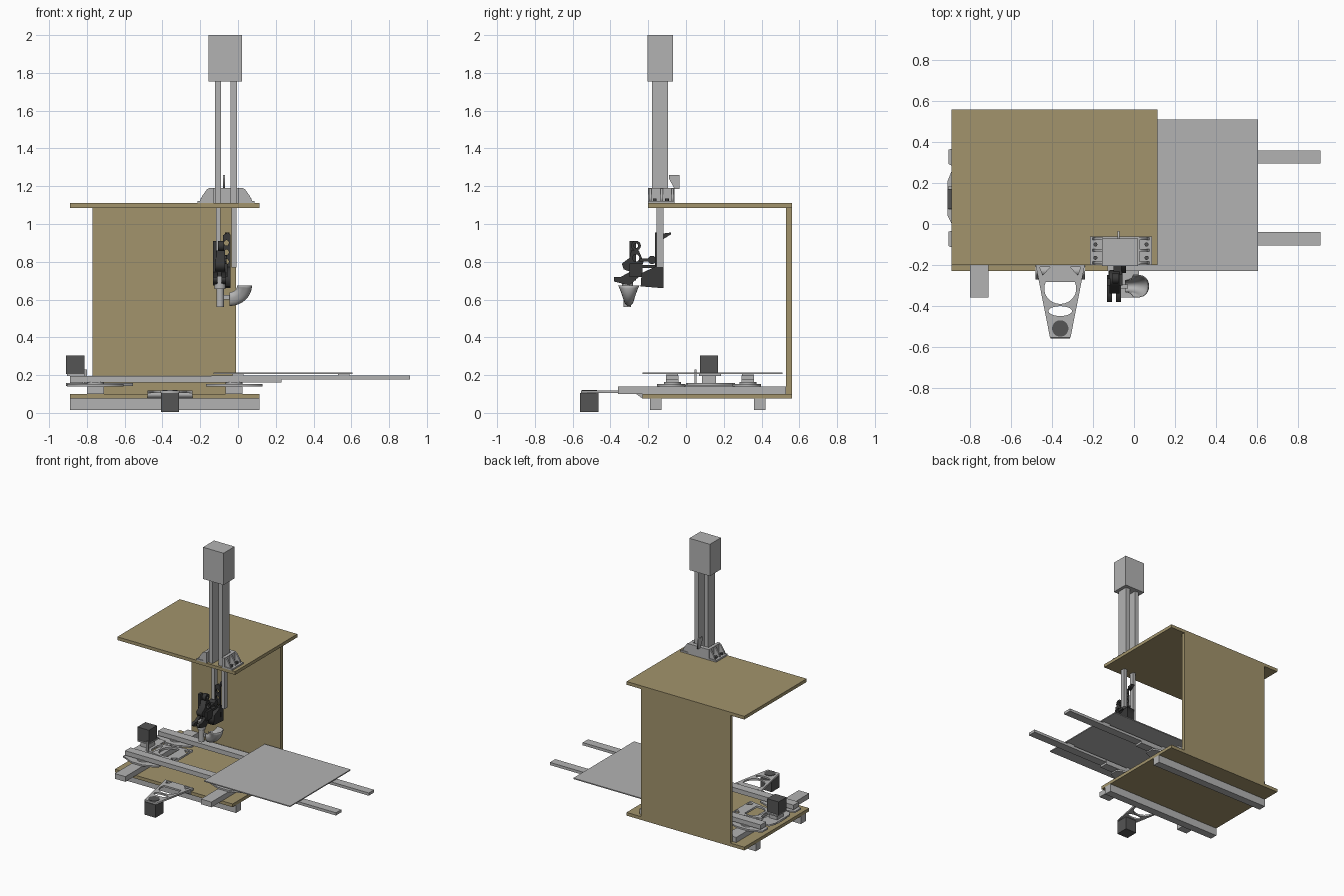
import bpy, bmesh, math
from mathutils import Matrix, Vector

if "Cube" in bpy.data.objects:
    bpy.data.objects.remove(bpy.data.objects["Cube"])


def material(name, r, g, b):
    m = bpy.data.materials.new(name)
    m.diffuse_color = (r, g, b, 1)
    m.use_nodes = True
    m.node_tree.nodes["Principled BSDF"].inputs["Base Color"].default_value = m.diffuse_color
    return m


WOOD = material("plywood", 0.36, 0.295, 0.15)
GREY = material("aluminium grey", 0.45, 0.45, 0.45)
DARK = material("motor dark grey", 0.09, 0.09, 0.09)
BLACK = material("gripper charcoal", 0.04, 0.04, 0.04)


def add(name, bm, mat, smooth=False):
    bmesh.ops.remove_doubles(bm, verts=bm.verts, dist=1e-5)
    bmesh.ops.recalc_face_normals(bm, faces=bm.faces)
    me = bpy.data.meshes.new(name)
    bm.to_mesh(me)
    bm.free()
    me.materials.append(mat)
    ob = bpy.data.objects.new(name, me)
    bpy.context.collection.objects.link(ob)
    if smooth:
        bpy.context.view_layer.objects.active = ob
        ob.select_set(True)
        bpy.ops.object.shade_smooth_by_angle()
        ob.select_set(False)
    return ob


def box(name, x0, x1, y0, y1, z0, z1, mat=GREY):
    bm = bmesh.new()
    bmesh.ops.create_cube(bm, size=1, matrix=Matrix.Translation(((x0 + x1) / 2, (y0 + y1) / 2, (z0 + z1) / 2))
                          @ Matrix.Diagonal((x1 - x0, y1 - y0, z1 - z0, 1)))
    return add(name, bm, mat)


def cyl(name, x, y, z, r, depth, axis='Z', mat=GREY, r2=None, n=24):
    rot = {'X': Matrix.Rotation(math.pi / 2, 4, 'Y'), 'Y': Matrix.Rotation(math.pi / 2, 4, 'X'), 'Z': Matrix()}[axis]
    bm = bmesh.new()
    bmesh.ops.create_cone(bm, cap_ends=True, segments=n, radius1=r, radius2=r if r2 is None else r2,
                          depth=depth, matrix=Matrix.Translation((x, y, z)) @ rot)
    return add(name, bm, mat, True)


def extrude(name, loops, a, b, axis='Z', mat=GREY):
    """Outline (first loop) with holes (other loops), extruded from a to b along axis."""
    cu = bpy.data.curves.new(name, 'CURVE')
    cu.dimensions, cu.fill_mode, cu.extrude = '2D', 'BOTH', (b - a) / 2
    for loop in loops:
        sp = cu.splines.new('POLY')
        sp.points.add(len(loop) - 1)
        for p, (u, v) in zip(sp.points, loop):
            p.co = (u, v, 0, 1)
        sp.use_cyclic_u = True
    tmp = bpy.data.objects.new(name, cu)
    me = bpy.data.meshes.new_from_object(tmp)
    bpy.data.objects.remove(tmp)
    bm = bmesh.new()
    bm.from_mesh(me)
    bpy.data.meshes.remove(me)
    m = (a + b) / 2
    for v in bm.verts:
        u, w, d = v.co
        v.co = {'Z': (u, w, d + m), 'X': (d + m, u, w), 'Y': (u, m - d, w)}[axis]
    return add(name, bm, mat)


def ring(cx, cy, rx, ry, a0=0, a1=360, n=20):
    k = n if a1 - a0 == 360 else n - 1
    ang = [math.radians(a0 + (a1 - a0) * i / k) for i in range(n)]
    return [(cx + rx * math.cos(t), cy + ry * math.sin(t)) for t in ang]


# Plywood frame
box("base_board", -0.89, 0.115, -0.23, 0.56, 0.075, 0.10, WOOD)
box("back_panel", -0.77, -0.01, 0.53, 0.56, 0.10, 1.085, WOOD)
box("top_board", -0.89, 0.115, -0.20, 0.56, 1.085, 1.11, WOOD)
for i, y in enumerate((-0.16, 0.39)):
    box(f"foot_rail_{i}", -0.89, 0.115, y - 0.03, y + 0.03, 0.015, 0.075)

# Lower rails along y, upper rails along x, crossing carriages
for i, x in enumerate((-0.755, -0.02)):
    box(f"lower_rail_{i}", x - 0.045, x + 0.045, -0.36, 0.53, 0.10, 0.14)
    for j, y in enumerate((-0.0725, 0.3275)):
        extrude(f"carriage_{i}{j}", [[(x - 0.15, y - 0.035), (x - 0.05, y - 0.08), (x + 0.05, y - 0.08),
                (x + 0.15, y - 0.035), (x + 0.15, y + 0.035), (x + 0.05, y + 0.07),
                (x - 0.05, y + 0.07), (x - 0.15, y + 0.035)]], 0.14, 0.152)
        cyl(f"carriage_pad_{i}{j}", x, y, 0.157, 0.045, 0.012)
    box(f"carriage_tie_{i}", x - 0.012, x + 0.012, -0.10, 0.37, 0.14, 0.148)
for j, y in enumerate((-0.0725, 0.3275)):
    box(f"upper_rail_{j}", -0.89, 0.23, y - 0.033, y + 0.033, 0.16, 0.195)
    box(f"sliding_rail_{j}", -0.14, 0.91, y - 0.0325, y + 0.0325, 0.176, 0.197)
    for k, x in enumerate((0.0, 0.56)):
        box(f"plate_spacer_{j}{k}", x - 0.03, x + 0.03, y - 0.03, y + 0.03, 0.196, 0.209)
box("table_plate", -0.13, 0.605, -0.23, 0.51, 0.207, 0.215)


# Tapered motor arms with cut-outs: u across, v along the arm
def motor_arm(name, place, z0, z1):
    loops = [[(-0.12, 0), (0.12, 0), (0.05, 0.355), (-0.05, 0.355)],
             ring(0, 0.115, 0.078, 0.075, -25, 205, 22),
             ring(0, 0.225, 0.058, 0.024),
             [(-0.10, 0.01), (-0.05, 0.01), (-0.085, 0.05)],
             [(0.10, 0.01), (0.05, 0.01), (0.085, 0.05)]]
    extrude(name, [[place(u, v) for u, v in lp] for lp in loops], z0, z1)


motor_arm("front_motor_arm", lambda u, v: (-0.36 + u, -0.20 - v), 0.105, 0.118)
motor_arm("side_motor_arm", lambda u, v: (-0.555 - v, 0.125 + u), 0.142, 0.157)
extrude("front_arm_wedge", [[(-0.27, 0.105), (-0.23, 0.075), (-0.20, 0.075), (-0.20, 0.105)]], -0.48, -0.24, 'X')
box("front_motor", -0.408, -0.312, -0.56, -0.462, 0.005, 0.105, DARK)
cyl("front_motor_hub", -0.36, -0.51, 0.113, 0.04, 0.018, mat=DARK)
box("side_motor", -0.91, -0.812, 0.073, 0.17, 0.205, 0.305, DARK)
extrude("side_motor_plate", [[(-0.91, 0.04), (-0.89, 0.0), (-0.80, 0.0), (-0.80, 0.26), (-0.89, 0.26),
                              (-0.91, 0.21)]], 0.145, 0.157)
box("side_motor_riser", -0.89, -0.82, 0.085, 0.16, 0.157, 0.20)
box("side_motor_shelf", -0.905, -0.81, 0.07, 0.185, 0.195, 0.205)
box("side_motor_stop", -0.815, -0.80, 0.045, 0.055, 0.145, 0.23)

# Vertical tower
box("tower_head", -0.155, 0.02, -0.205, -0.07, 1.755, 2.0)
for n, x0, x1, low in (("left", -0.123, -0.09, 0.67), ("right", -0.04, -0.005, 0.77)):
    box(f"{n}_tower_rail", x0, x1, -0.18, -0.095, 1.10, 1.76)
    box(f"{n}_slide", x0 + 0.006, x1 - 0.002, -0.155, -0.12, low, 1.15)

# Tower mount: flanges, gussets and cross plates, mirrored about the tower centre
C = -0.0635
for n, s in (("left", -1), ("right", 1)):
    xs = sorted((C + s * 0.09, C + s * 0.152))
    box(f"{n}_mount_flange", *xs, -0.2, -0.06, 1.11, 1.122)
    xs = sorted((C + s * 0.066, C + s * 0.09))
    box(f"{n}_mount_wall", *xs, -0.2, -0.06, 1.11, 1.19)
    for k, y in enumerate((-0.195, -0.135, -0.077)):
        extrude(f"{n}_gusset_{k}", [[(C + s * 0.085, 1.12), (C + s * 0.14, 1.12), (C + s * 0.125, 1.15),
                                     (C + s * 0.10, 1.185), (C + s * 0.085, 1.19)]], y, y + 0.012, 'Y')
    for k, y in enumerate((-0.165, -0.10)):
        cyl(f"{n}_mount_bolt_{k}", C + s * 0.125, y, 1.127, 0.01, 0.014, mat=DARK, n=12)
box("mount_back_plate", C - 0.08, C + 0.08, -0.09, -0.06, 1.11, 1.19)
extrude("mount_fin", [[(-0.06, 1.185), (-0.035, 1.185), (-0.035, 1.26), (-0.09, 1.26), (-0.09, 1.24)]],
        -0.08, -0.07, 'X')

# Gripper: block on the slide, perforated link, arm and claws
extrude("gripper_block", [[(-0.24, 0.67), (-0.12, 0.66), (-0.12, 0.775), (-0.16, 0.775), (-0.235, 0.74)]],
        -0.10, -0.04, 'X', BLACK)
link = [[(-0.085, 0.70), (-0.04, 0.70), (-0.04, 0.945), (-0.055, 0.955), (-0.08, 0.94)]]
link += [ring(-0.061, z, 0.013, 0.015, n=12) for z in (0.80, 0.85, 0.90)]
extrude("gripper_link", link, -0.165, -0.15, 'Y', BLACK)
extrude("link_hook", [[(-0.12, 0.92), (-0.08, 0.945), (-0.08, 0.955), (-0.12, 0.95)]], -0.07, -0.045, 'X', BLACK)
box("gripper_body", -0.125, -0.055, -0.30, -0.23, 0.72, 0.79, BLACK)
extrude("gripper_arm", [[(-0.33, 0.76), (-0.25, 0.73), (-0.225, 0.80), (-0.25, 0.86), (-0.29, 0.86), (-0.30, 0.82),
                         (-0.34, 0.79)], ring(-0.265, 0.82, 0.018, 0.02, n=12)], -0.12, -0.07, 'X', BLACK)
extrude("gripper_eye", [ring(-0.265, 0.885, 0.026, 0.026, n=16), ring(-0.265, 0.885, 0.012, 0.012, n=12)],
        -0.105, -0.075, 'X', BLACK)
for k, z in enumerate((0.775, 0.81)):
    box(f"gripper_rod_{k}", -0.10, -0.06, -0.25, -0.15, z - 0.008, z + 0.008, BLACK)
cyl("gripper_pivot", -0.085, -0.18, 0.81, 0.022, 0.05, 'X', BLACK)
box("gripper_side_bar", -0.133, -0.115, -0.30, -0.265, 0.70, 0.91, BLACK)
for k, x in enumerate((-0.12, -0.075)):
    extrude(f"claw_{k}", [[(-0.38, 0.695), (-0.30, 0.675), (-0.25, 0.72), (-0.30, 0.745), (-0.345, 0.72),
                           (-0.38, 0.72)]], x - 0.012, x + 0.012, 'X', BLACK)

# Pouring cup: a nozzle tube and an open curved scoop
cyl("nozzle", -0.095, -0.31, 0.635, 0.02, 0.15)
cyl("nozzle_collar", -0.095, -0.31, 0.69, 0.029, 0.07)
bm = bmesh.new()
rows = []
centre = Vector((-0.045, 0, 0.675))
for i in range(11):
    a = math.radians(90 * i / 10)
    outer = centre + Vector((0.115 * math.cos(a), 0, -0.105 * math.sin(a)))
    inner = centre.lerp(outer, 0.35)
    half = 0.053 - 0.027 * math.sin(a)
    rows.append([bm.verts.new(inner.lerp(outer, math.sin(f) ** 0.6 if 0 < f < 3.14 else 0)
                              + Vector((0, -0.303 + half * math.cos(f), 0)))
                 for f in [math.pi * j / 12 for j in range(13)]])
for r, q in zip(rows, rows[1:]):
    for j in range(12):
        bm.faces.new((r[j], r[j + 1], q[j + 1], q[j]))
scoop = add("scoop", bm, GREY, True)
scoop.modifiers.new("wall", 'SOLIDIFY').thickness = 0.004
box("scoop_link", -0.08, -0.03, -0.315, -0.295, 0.60, 0.625)
